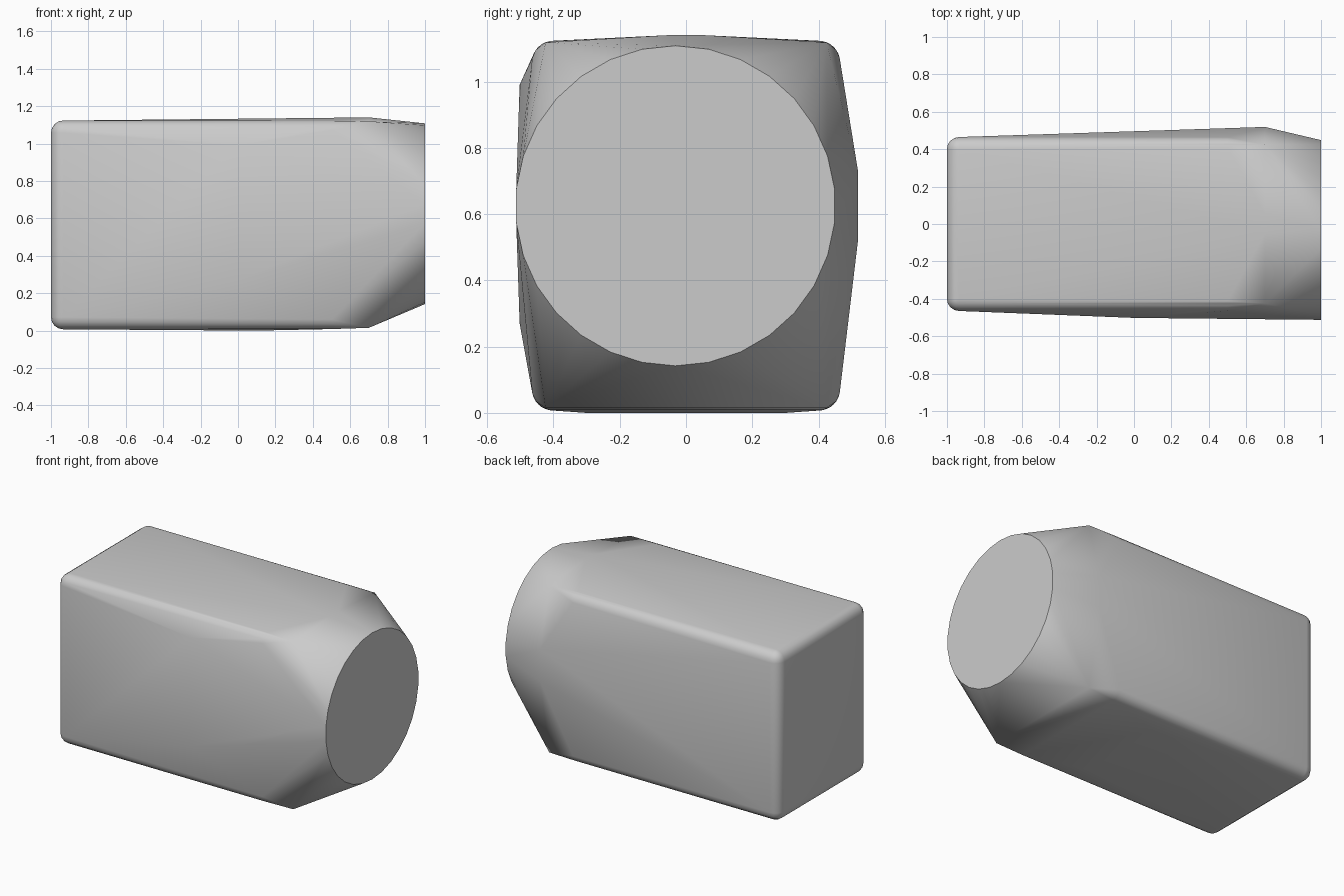
import bpy, bmesh, math
from mathutils import Vector

default = bpy.data.objects.get("Cube")
if default:
    bpy.data.objects.remove(default, do_unlink=True)

grey = bpy.data.materials.new("plain grey")
grey.use_nodes = True
colour = (0.6, 0.6, 0.6, 1)
grey.diffuse_color = colour
grey.node_tree.nodes["Principled BSDF"].inputs["Base Color"].default_value = colour

bm = bmesh.new()


def ring(x, y, z, radius, count):
    """Circle of points facing along x."""
    for i in range(count):
        a = math.tau * (i + 0.5) / count
        bm.verts.new((x, y + radius * math.cos(a), z + radius * math.sin(a)))


# Rounded box corners: balls at the far end, rings along the long edges
R = 0.065
for y in (-0.4, 0.4):
    for z in (0.072, 1.058):
        ball = bmesh.ops.create_uvsphere(bm, u_segments=16, v_segments=8, radius=R)
        bmesh.ops.translate(bm, verts=ball["verts"], vec=Vector((-0.935, y, z)))
        ring(0.5, y, z, R, 16)
    # Tapered shoulder corners
    for z in (0.015, 1.118):
        bm.verts.new((0.7, y * 1.06, z))

# Slight bulges on the top, back, front and underside
for s in (-1, 1):
    bm.verts.new((0.7, 0.05 * s, 1.14))
    bm.verts.new((0.7, 0.519, 0.625 + 0.105 * s))
    bm.verts.new((0.0, -0.502, 0.63 + 0.36 * s))
    bm.verts.new((0.1, 0.3 * s, 0.0))

# Round flat end
ring(1.0, -0.032, 0.625, 0.483, 30)

# Stretch one skin over everything
hull = bmesh.ops.convex_hull(bm, input=bm.verts[:])
spare = {g for g in hull["geom_interior"] + hull["geom_unused"]
         if isinstance(g, bmesh.types.BMVert)}
bmesh.ops.delete(bm, geom=list(spare), context="VERTS")
bmesh.ops.dissolve_limit(bm, angle_limit=math.radians(0.3),
                         verts=bm.verts[:], edges=bm.edges[:])
bmesh.ops.recalc_face_normals(bm, faces=bm.faces[:])

mesh = bpy.data.meshes.new("body")
bm.to_mesh(mesh)
bm.free()
mesh.materials.append(grey)
body = bpy.data.objects.new("body", mesh)
bpy.context.collection.objects.link(body)

bpy.context.view_layer.objects.active = body
body.select_set(True)
bpy.ops.object.shade_smooth_by_angle(angle=math.radians(30))
